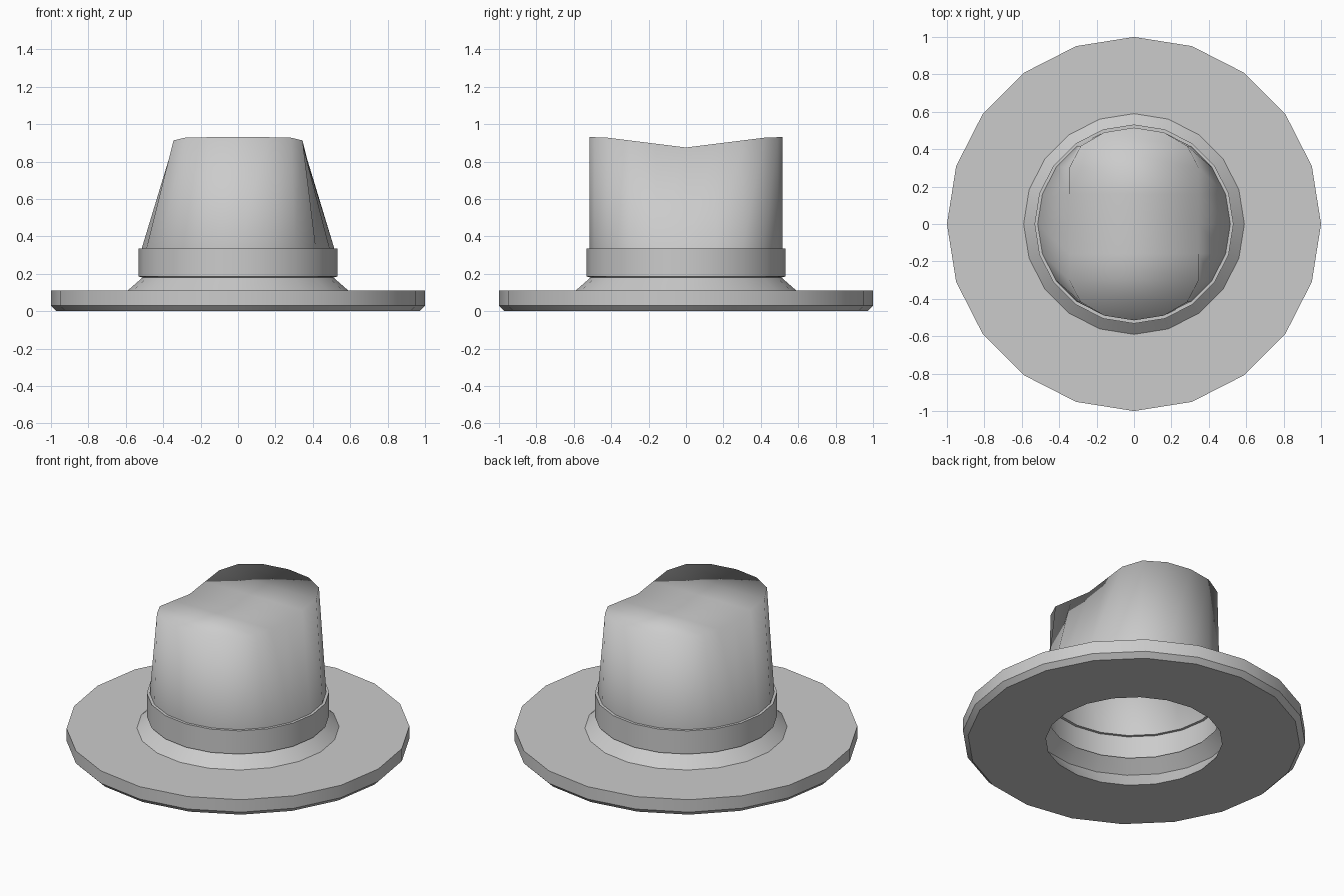
import bpy, bmesh
from math import sin, cos, pi

if "Cube" in bpy.data.objects:
    bpy.data.objects.remove(bpy.data.objects["Cube"])

N = 20  # sides all round the hat


def make_object(name, bm, smooth_angle):
    mesh = bpy.data.meshes.new(name)
    bm.to_mesh(mesh)
    bm.free()
    obj = bpy.data.objects.new(name, mesh)
    bpy.context.collection.objects.link(obj)
    bpy.context.view_layer.objects.active = obj
    obj.select_set(True)
    bpy.ops.object.shade_smooth_by_angle(angle=smooth_angle)
    obj.select_set(False)
    return obj


def ring(bm, r, z):
    return [bm.verts.new((r * cos(2 * pi * i / N), r * sin(2 * pi * i / N), z))
            for i in range(N)]


def bridge(bm, a, b):
    for i in range(N):
        j = (i + 1) % N
        bm.faces.new((a[i], a[j], b[j], b[i]))


def revolve(name, profile):
    bm = bmesh.new()
    rings = [ring(bm, r, z) for r, z in profile]
    for a, b in zip(rings, rings[1:]):
        bridge(bm, a, b)
    return make_object(name, bm, pi / 6)


# Brim: hollow-centred disc with a chamfered lower edge and a sloping collar
revolve("brim", [(0.59, 0.11), (0.515, 0), (0.97, 0), (1, 0.03),
                 (1, 0.11), (0.59, 0.11), (0.51, 0.18)])

# Band around the foot of the crown
revolve("hat_band", [(0.51, 0.18), (0.532, 0.185), (0.532, 0.335), (0.515, 0.335)])

# Crown: round foot, pinched sides, top dipping across the middle
bm = bmesh.new()
foot = ring(bm, 0.515, 0.335)
rim = ring(bm, 0.515, 0.93)
pinch = {0.303: 0.285}
for v in rim:
    width = min(abs(v.co.x), 0.345)
    if abs(abs(v.co.x) - 0.303) < 0.01:
        width = 0.285
    v.co.x = width if v.co.x > 0 else -width
    v.co.z = min(0.93, 0.875 + 0.125 * abs(v.co.y))
bridge(bm, foot, rim)

# Top surface in strips running from side to side
for i in range(-5, 5):
    loop = [rim[i], rim[i + 1], rim[9 - i if 9 - i < N else 9 - i - N],
            rim[(10 - i) % N]]
    bm.faces.new(list(dict.fromkeys(loop)))
make_object("crown", bm, pi)
